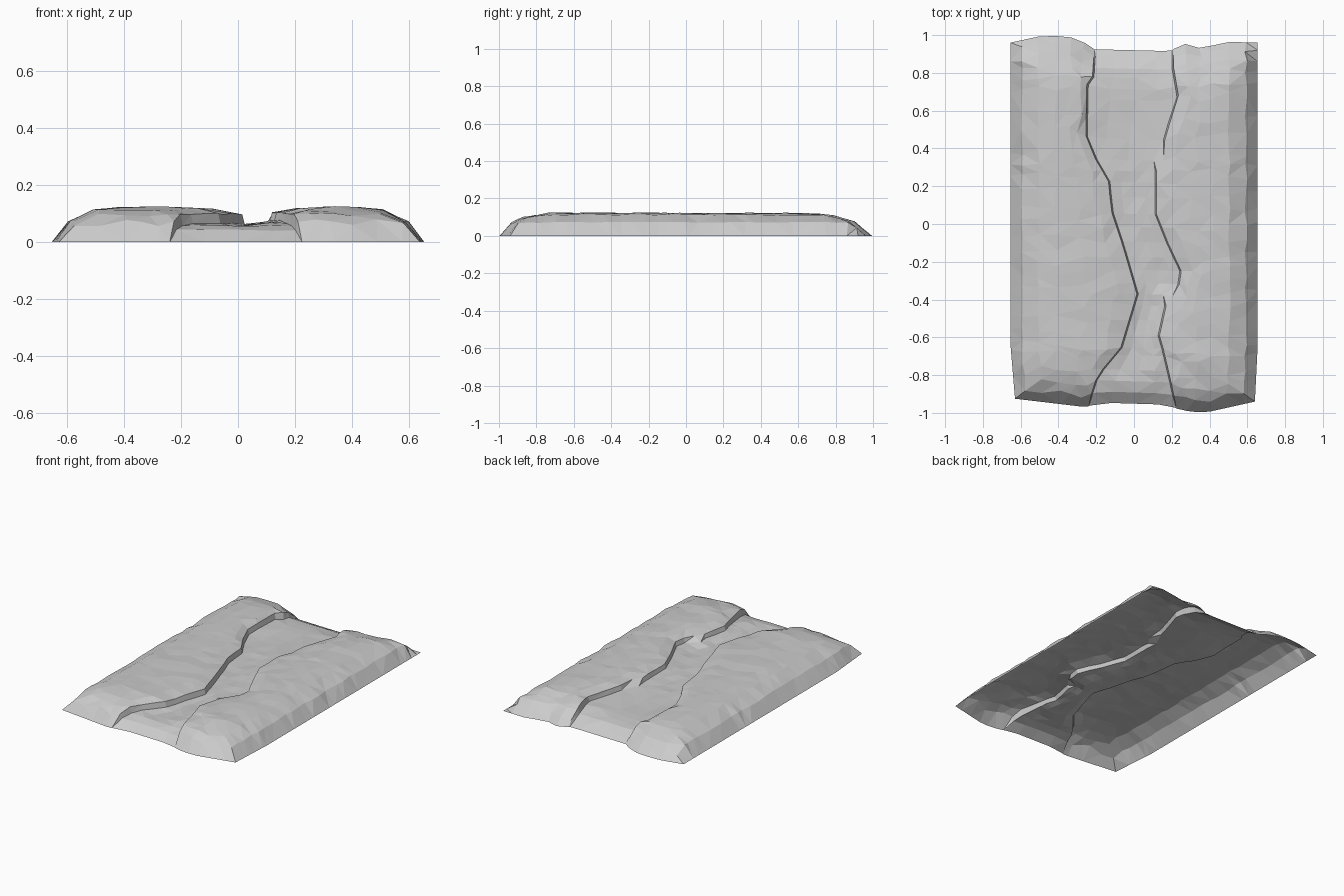
import bpy, bmesh, random

if "Cube" in bpy.data.objects:
    bpy.data.objects.remove(bpy.data.objects["Cube"])
random.seed(4)


def lerp_curve(pts, t):
    """Piecewise-linear lookup in (position, value) pairs."""
    if t <= pts[0][0]:
        return pts[0][1]
    for (a, va), (b, vb) in zip(pts, pts[1:]):
        if t <= b:
            return va + (vb - va) * (t - a) / (b - a)
    return pts[-1][1]


# Meandering bank lines (y, x)
left_bank = [(-.95, -.24), (-.87, -.22), (-.8, -.19), (-.65, -.07), (-.36, .015),
             (-.1, -.06), (.08, -.12), (.24, -.135), (.37, -.21), (.47, -.255),
             (.74, -.25), (.8, -.22), (.95, -.21)]
right_bank = [(-.95, .225), (-.8, .19), (-.65, .155), (-.58, .135), (-.42, .17),
              (-.3, .24), (-.23, .25), (-.08, .18), (.07, .12), (.3, .12),
              (.36, .155), (.5, .165), (.68, .235), (.85, .21), (.95, .21)]
# Ragged front and back outlines (x, y)
front_edge = [(-.63, -.925), (-.25, -.97), (-.2, -.945), (.19, -.957),
              (.24, -.985), (.37, -1), (.64, -.94)]
back_edge = [(-.655, .96), (-.47, 1), (-.3, .985), (-.21, .925), (.2, .915),
             (.24, .962), (.37, .925), (.46, .965), (.655, .96)]
# Height against distance from each border
front_rise = [(0, 0), (.06, .072), (.12, .1), (.26, .125)]
back_rise = [(0, 0), (.04, .036), (.1, .083), (.2, .11), (.36, .125)]
side_rise = [(0, 0), (.062, .073), (.15, .114), (.24, .122), (.33, .125)]

rows = [-.95, -.89, -.83, -.77, -.69, -.65, -.58, -.5, -.42, -.36, -.3, -.23, -.16,
        -.08, 0, .07, .16, .24, .3, .36, .47, .56, .68, .74, .8, .85, .91, .95]

bm = bmesh.new()
grid = []
for i, v in enumerate(rows):
    lb, rb = lerp_curve(left_bank, v), lerp_curve(right_bank, v)
    # Sides taper slightly at the front
    xl = lerp_curve([(-.95, -.63), (-.65, -.655)], v)
    xr = lerp_curve([(-.95, .64), (-.65, .655)], v)
    # Right bank eases out to a gentle slope in two places
    ease = .05 if v in (.36, -.36) else .008
    cl, cr = lb + .008, rb - ease
    w = cr - cl
    # Cross-section: (x, height, is channel)
    sec = [(xl, 0, 0)]
    sec += [(xl + d, lerp_curve(side_rise, d), 0) for d in (.062, .15, .24)]
    x0 = xl + .24
    sec += [(x0 + (lb - x0) * .4, .124, 0), (x0 + (lb - x0) * .75, .117, 0), (lb, .1, 0)]
    sec += [(cl, .066, 1), (cl + w * .25, .058, 1), (cl + w * .55, .059, 1),
            (cl + w * .8, .068, 1), (cr, .08, 1)]
    x1 = xr - .24
    sec += [(rb, .103, 0), (rb + (x1 - rb) * .3, .119, 0), (rb + (x1 - rb) * .65, .124, 0)]
    sec += [(xr - d, lerp_curve(side_rise, d), 0) for d in (.24, .15, .062)]
    sec += [(xr, 0, 0)]
    line = []
    for j, (x, z, channel) in enumerate(sec):
        fy, by = lerp_curve(front_edge, x), lerp_curve(back_edge, x)
        y = fy + (by - fy) * (v + .95) / 1.9
        border = i in (0, len(rows) - 1) or j in (0, len(sec) - 1)
        bank = 6 <= j <= 12
        if not border and not bank:
            x += random.uniform(-.018, .018) if 3 < j < 15 else random.uniform(-.007, .007)
            y += random.uniform(-.015, .015)
        df, db = max(0, y - fy), max(0, by - y)
        f, b = lerp_curve(front_rise, df), lerp_curve(back_rise, db)
        end = min(f, b)
        if channel:
            z = min(z, end * .6)
        else:
            z = min(z, end)
        if not border:
            z = max(0, z + random.uniform(-.004, .002))
        else:
            z = 0
        line.append(bm.verts.new((x, y, z)))
    grid.append(line)

# Skin the rows, leaving the underside open
for a, b in zip(grid, grid[1:]):
    for j in range(len(a) - 1):
        bm.faces.new((a[j], a[j + 1], b[j + 1], b[j]))
bmesh.ops.triangulate(bm, faces=bm.faces[:], quad_method='SHORT_EDGE')
bm.normal_update()

mesh = bpy.data.meshes.new("riverbed_terrain")
bm.to_mesh(mesh)
bm.free()
terrain = bpy.data.objects.new("riverbed_terrain", mesh)
bpy.context.collection.objects.link(terrain)
